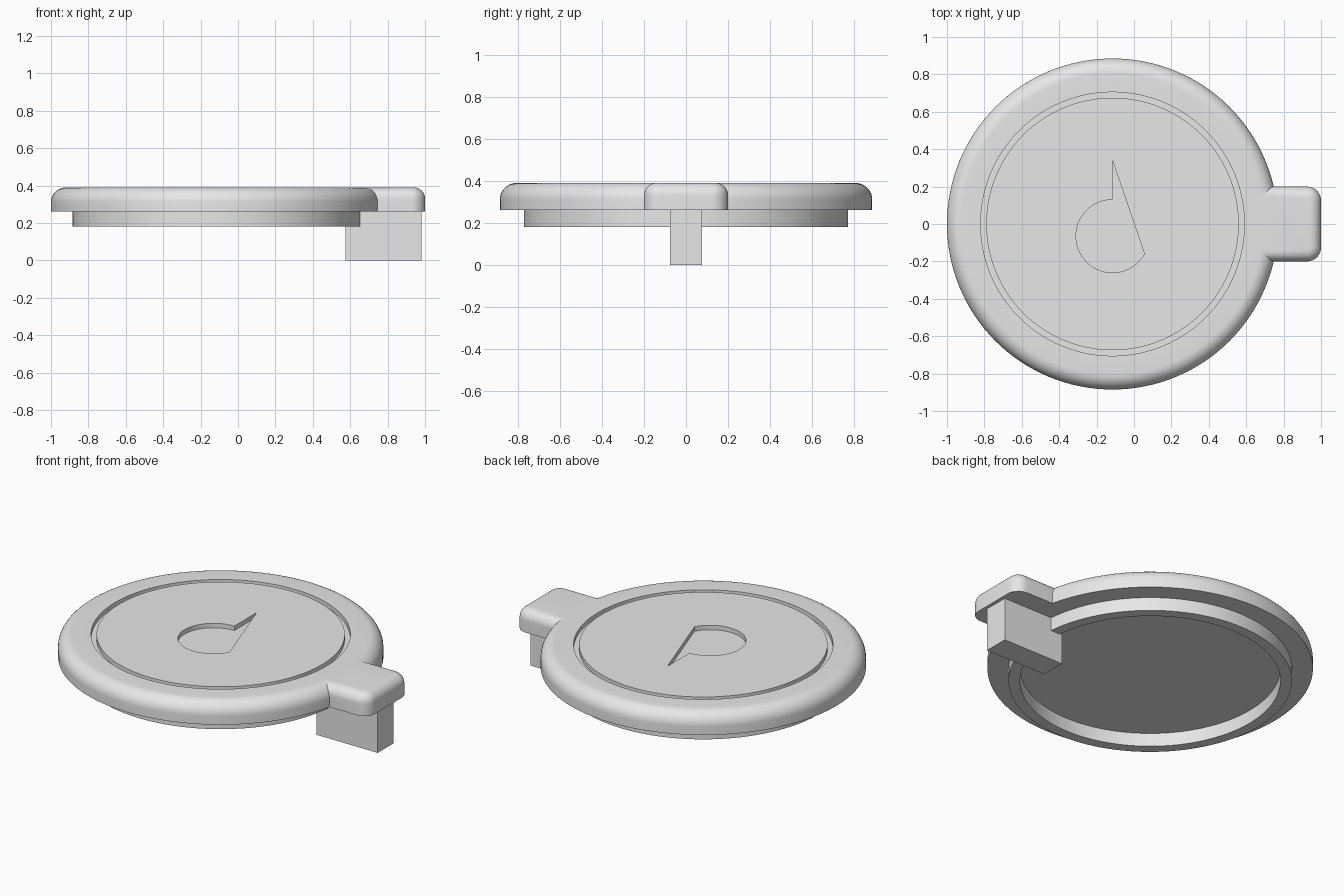
import bpy, bmesh
from math import sin, cos, pi, radians

if "Cube" in bpy.data.objects:
    bpy.data.objects.remove(bpy.data.objects["Cube"], do_unlink=True)

CX = -0.115            # centre of the round lid
TOP, BASE = 0.39, 0.26
RECESS = TOP - 0.027   # floor of groove and pocket

grey = bpy.data.materials.new("light_grey")
grey.use_nodes = True
grey.diffuse_color = (0.8, 0.8, 0.8, 1)
grey.node_tree.nodes["Principled BSDF"].inputs["Base Color"].default_value = (0.8, 0.8, 0.8, 1)


def make(name, bm):
    bmesh.ops.recalc_face_normals(bm, faces=bm.faces)
    mesh = bpy.data.meshes.new(name)
    bm.to_mesh(mesh)
    bm.free()
    mesh.materials.append(grey)
    ob = bpy.data.objects.new(name, mesh)
    bpy.context.collection.objects.link(ob)
    return ob


def box(name, lo, hi):
    bm = bmesh.new()
    bmesh.ops.create_cube(bm, size=1)
    for v in bm.verts:
        v.co = [(a + b) / 2 + c * (b - a) for a, b, c in zip(lo, hi, v.co)]
    return make(name, bm)


def round_edges(ob, rule, width):
    bm = bmesh.new()
    bm.from_mesh(ob.data)
    edges = [e for e in bm.edges if rule(e)]
    bmesh.ops.bevel(bm, geom=edges, offset=width, segments=8, profile=0.5, affect='EDGES')
    bm.to_mesh(ob.data)
    bm.free()


def combine(target, tool, operation):
    mod = target.modifiers.new(operation.lower(), 'BOOLEAN')
    mod.operation, mod.object, mod.solver = operation, tool, 'EXACT'
    bpy.ops.object.select_all(action='DESELECT')
    bpy.context.view_layer.objects.active = target
    target.select_set(True)
    bpy.ops.object.modifier_apply(modifier=mod.name)
    bpy.data.objects.remove(tool, do_unlink=True)


# Round lid: turned profile with top groove, rounded rim and under-ring
R, rim = 0.885, 0.08
profile = [(0.675, TOP), (0.675, RECESS), (0.705, RECESS), (0.705, TOP)]
profile += [(R - rim + rim * sin(i * pi / 20), TOP - rim + rim * cos(i * pi / 20)) for i in range(11)]
profile += [(R, BASE), (0.77, BASE), (0.77, 0.18), (0.708, 0.18), (0.708, BASE)]
bm = bmesh.new()
verts = [bm.verts.new((CX + r, 0, z)) for r, z in profile]
edges = [bm.edges.new(pair) for pair in zip(verts, verts[1:])]
bmesh.ops.spin(bm, geom=verts + edges, cent=(CX, 0, 0), axis=(0, 0, 1),
               angle=2 * pi, steps=128, use_merge=True)
bmesh.ops.remove_doubles(bm, verts=bm.verts, dist=1e-5)
bmesh.ops.holes_fill(bm, edges=[e for e in bm.edges if e.is_boundary], sides=0)
lid = make("lid", bm)

# Pointed round pocket in the top
outline = [(CX, 0.34)]
for i in range(41):
    a = radians(90 + i * 241 / 40)
    outline.append((CX + 0.195 * cos(a), -0.065 + 0.195 * sin(a)))
bm = bmesh.new()
face = bm.faces.new([bm.verts.new((x, y, RECESS)) for x, y in outline])
new = bmesh.ops.extrude_face_region(bm, geom=[face])["geom"]
bmesh.ops.translate(bm, vec=(0, 0, 0.1), verts=[v for v in new if isinstance(v, bmesh.types.BMVert)])
pocket = make("pocket_cutter", bm)
pocket.hide_render = True
combine(lid, pocket, 'DIFFERENCE')

# Side tab with rounded corners and top edge
tab = box("tab", (0.61, -0.2, BASE), (1.0, 0.2, TOP))
round_edges(tab, lambda e: abs(e.verts[0].co.z - e.verts[1].co.z) > 0.05
            and e.verts[0].co.x > 0.9, 0.075)
round_edges(tab, lambda e: all(v.co.z > TOP - 0.001 for v in e.verts)
            and max(v.co.x for v in e.verts) > 0.7, 0.06)
combine(lid, tab, 'UNION')

# Square peg under the tab
peg = box("peg", (0.575, -0.075, 0), (0.98, 0.075, 0.3))
combine(lid, peg, 'UNION')

bpy.ops.object.shade_smooth_by_angle(angle=radians(30))
